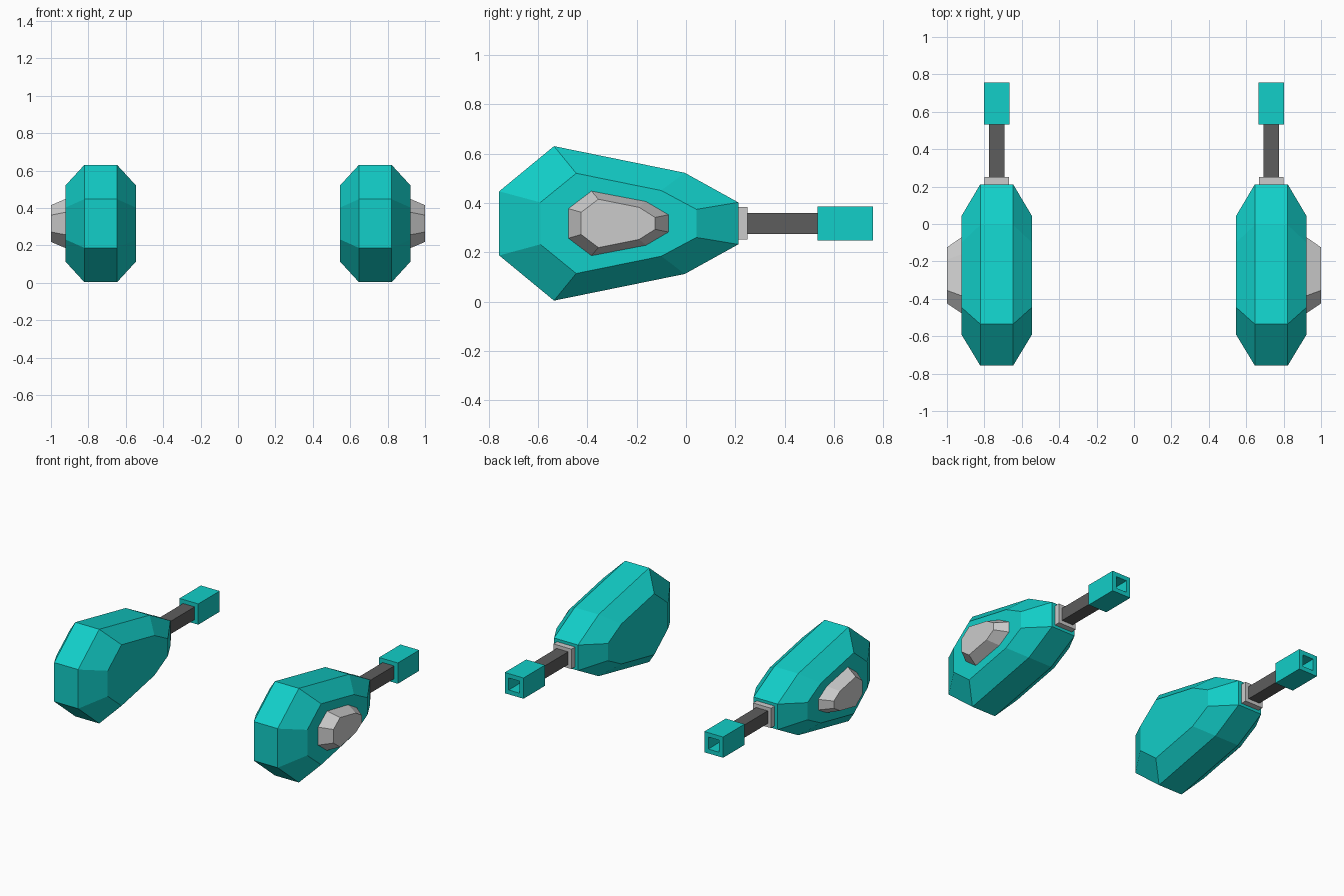
import bpy, bmesh

if "Cube" in bpy.data.objects:
    bpy.data.objects.remove(bpy.data.objects["Cube"])


def material(name, rgb):
    m = bpy.data.materials.new(name)
    m.diffuse_color = (*rgb, 1)
    m.use_nodes = True
    m.node_tree.nodes["Principled BSDF"].inputs["Base Color"].default_value = m.diffuse_color
    return m


TEAL = material("teal", (0.006, 0.62, 0.58))
DARK = material("dark_grey", (0.11, 0.11, 0.11))
CX, CZ = 0.734, 0.317   # axis of the right-hand pod


def finish(bm, name, mat=None):
    """Make the object and mirror it to the other side."""
    bmesh.ops.recalc_face_normals(bm, faces=bm.faces)
    me = bpy.data.meshes.new(name)
    bm.to_mesh(me)
    bm.free()
    ob = bpy.data.objects.new(name, me)
    bpy.context.collection.objects.link(ob)
    if mat:
        me.materials.append(mat)
    ob.modifiers.new("Mirror", 'MIRROR').use_mirror_merge = False
    return ob


def loft(name, rings, mat=None):
    """Skin equal-length rings of 3D points and cap both ends."""
    bm = bmesh.new()
    rows = [[bm.verts.new(p) for p in ring] for ring in rings]
    n = len(rows[0])
    for a, b in zip(rows, rows[1:]):
        for i in range(n):
            j = (i + 1) % n
            bm.faces.new((a[i], a[j], b[j], b[i]))
    bm.faces.new(rows[0])
    bm.faces.new(rows[-1])
    return finish(bm, name, mat)


def side(x, top):
    """Octagonal side outline at x, its lower half mirrored about the axis."""
    low = [(y, 2 * CZ - z) for y, z in reversed(top)]
    return [(x, y, z) for y, z in top + low]


def square(y, r):
    return [(CX + r * sx, y, CZ + r * sz)
            for sx, sz in ((-1, -1), (1, -1), (1, 1), (-1, 1))]


# Faceted pod body: wide rim band with smaller outlines on both cheeks
rim = [(-0.757, 0.447), (-0.535, 0.63), (-0.005, 0.522), (0.212, 0.402)]
cheek = [(-0.59, 0.402), (-0.445, 0.52), (-0.10, 0.45), (0.042, 0.374)]
loft("pod_body", [side(0.545, cheek), side(0.646, rim),
                  side(0.822, rim), side(0.923, cheek)], TEAL)

# Raised grey boss on the outer cheek
base = [(-0.48, 0.378), (-0.385, 0.45), (-0.16, 0.407), (-0.068, 0.353)]
face = [(-0.425, 0.362), (-0.355, 0.415), (-0.19, 0.382), (-0.125, 0.341)]
loft("side_boss", [side(0.918, base), side(1.0, face)])

# Collar, barrel and hollow muzzle along the pod axis
loft("collar", [square(0.205, 0.066), square(0.25, 0.066)])
loft("barrel", [square(0.22, 0.0425), square(0.545, 0.0425)], DARK)
loft("muzzle", [square(0.532, 0.069), square(0.757, 0.069),
                square(0.757, 0.040), square(0.56, 0.040)], TEAL)
